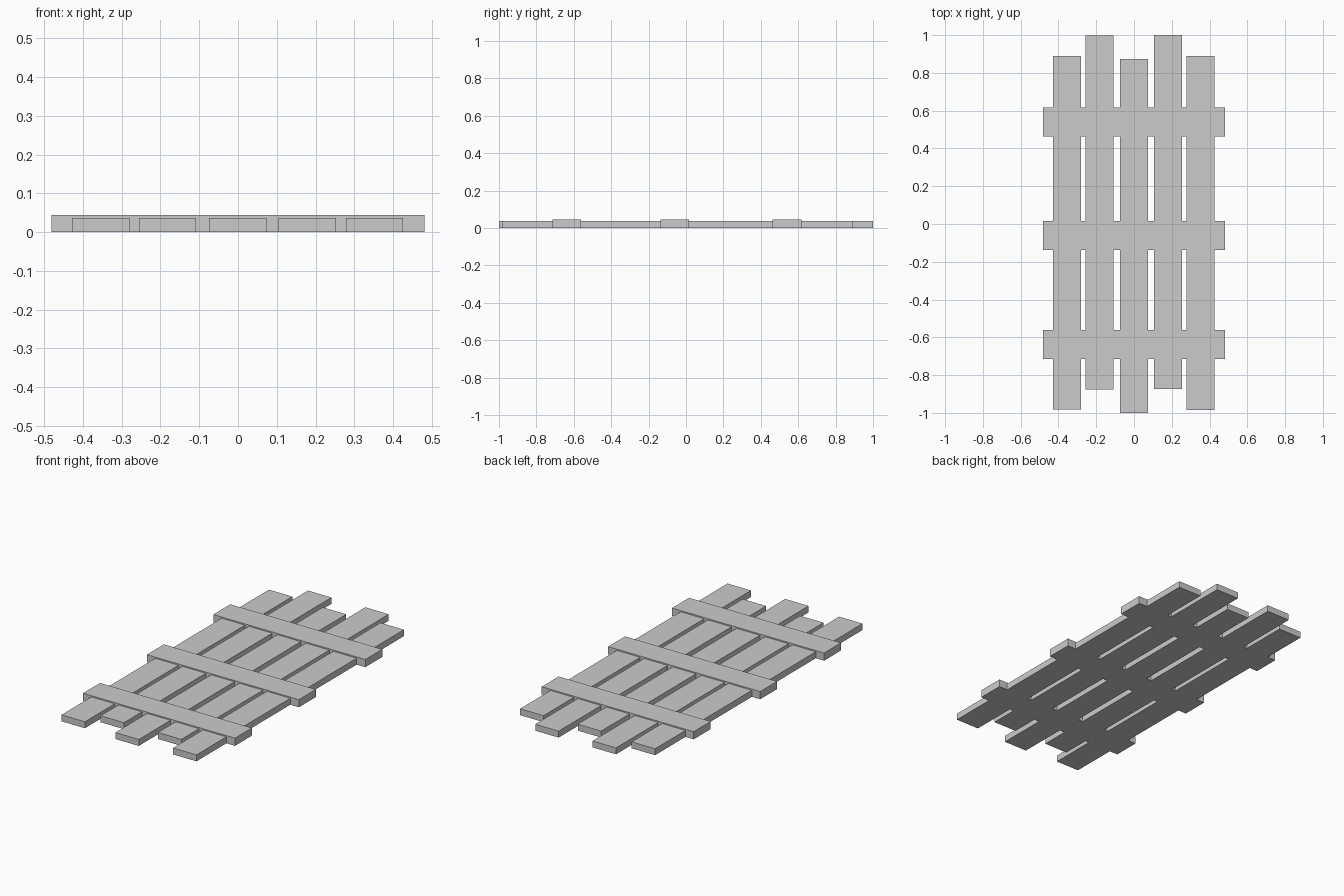
import bpy

if "Cube" in bpy.data.objects:
    bpy.data.objects.remove(bpy.data.objects["Cube"])

PLANK_W, PLANK_L, PLANK_H = 0.148, 1.873, 0.037
BAR_W, BAR_L, BAR_H = 0.153, 0.961, 0.044


def board(name, x, y, sx, sy, sz):
    """Flat-sided board resting on the ground."""
    bpy.ops.mesh.primitive_cube_add(size=1, location=(x, y, sz / 2))
    ob = bpy.context.object
    ob.name = name
    ob.scale = (sx, sy, sz)
    bpy.ops.object.transform_apply(location=False, rotation=False, scale=True)
    return ob


# Long planks, staggered along y
planks = [(-0.354, -0.046), (-0.182, 0.061), (-0.001, -0.0635),
          (0.179, 0.0635), (0.352, -0.047)]
for i, (x, y) in enumerate(planks, 1):
    board(f"long_plank_{i}", x, y, PLANK_W, PLANK_L, PLANK_H)

# Cross battens, slightly thicker than the planks
for i, y in enumerate((-0.637, -0.06, 0.54), 1):
    board(f"cross_batten_{i}", 0, y, BAR_L, BAR_W, BAR_H)
